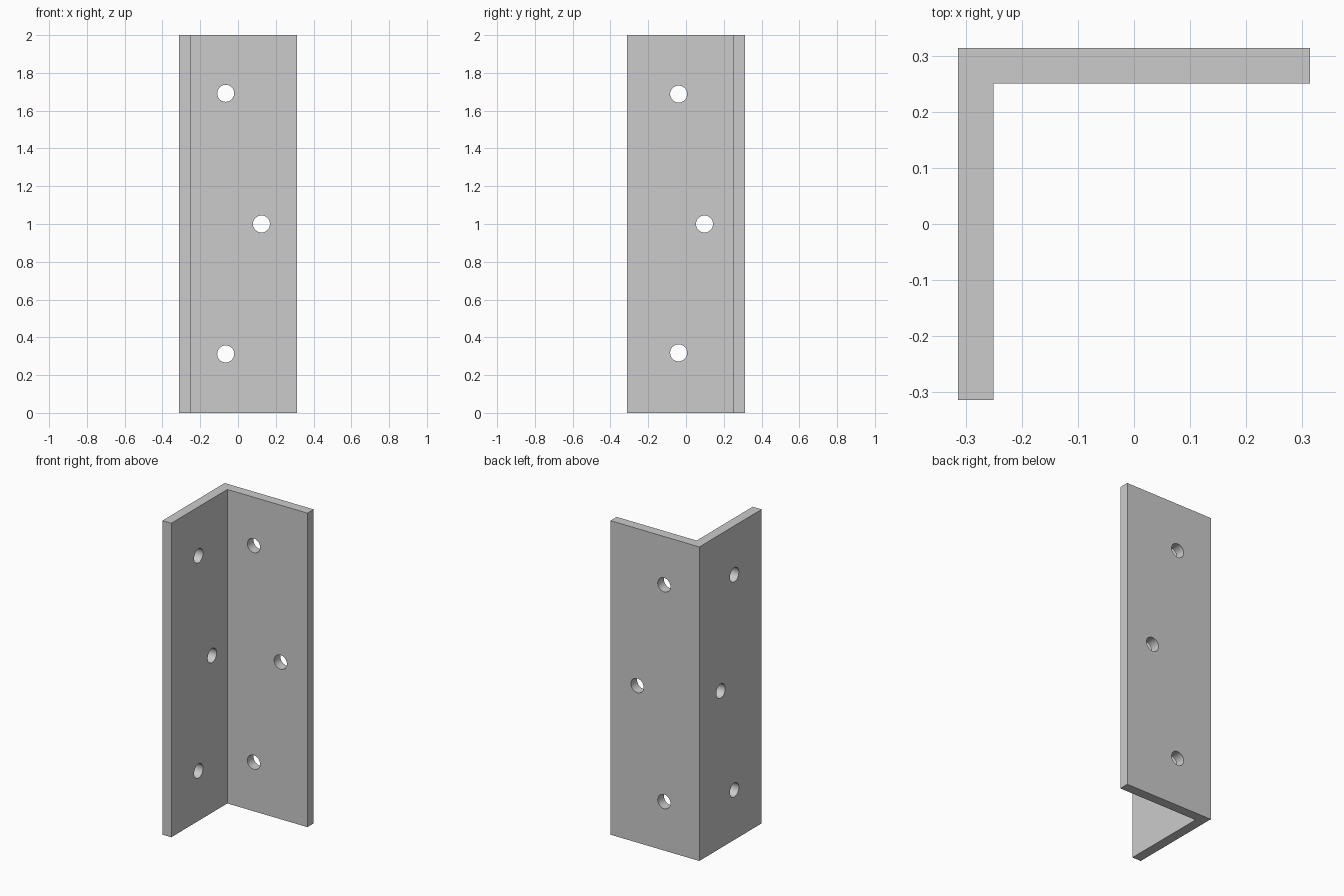
import bpy, bmesh, math
from mathutils import Matrix

if "Cube" in bpy.data.objects:
    bpy.data.objects.remove(bpy.data.objects["Cube"])

H = 0.3133          # half width of each flange
T = 0.0625          # sheet thickness
HEIGHT = 2.0
HOLE_R = 0.045


def mesh_object(name, bm):
    bmesh.ops.recalc_face_normals(bm, faces=bm.faces)
    mesh = bpy.data.meshes.new(name)
    bm.to_mesh(mesh)
    bm.free()
    obj = bpy.data.objects.new(name, mesh)
    bpy.context.collection.objects.link(obj)
    return obj


# L-shaped profile extruded upward
profile = [(-H, -H), (-H + T, -H), (-H + T, H - T), (H, H - T), (H, H), (-H, H)]
bm = bmesh.new()
base = bm.faces.new([bm.verts.new((x, y, 0)) for x, y in profile])
top = bmesh.ops.extrude_face_region(bm, geom=[base])
bmesh.ops.translate(bm, vec=(0, 0, HEIGHT),
                    verts=[v for v in top["geom"] if isinstance(v, bmesh.types.BMVert)])
bracket = mesh_object("angle_bracket", bm)

# Screw hole cutters: three through each flange
back_holes = [(-0.065, 0.312), (0.124, 1.0), (-0.065, 1.692)]
side_holes = [(-0.039, 0.318), (0.098, 1.0), (-0.039, 1.688)]
bm = bmesh.new()


def add_hole(location, axis):
    matrix = Matrix.Translation(location) @ Matrix.Rotation(math.pi / 2, 4, axis)
    bmesh.ops.create_cone(bm, cap_ends=True, segments=48, radius1=HOLE_R,
                          radius2=HOLE_R, depth=T * 3, matrix=matrix)


for x, z in back_holes:
    add_hole((x, H - T / 2, z), 'X')
for y, z in side_holes:
    add_hole((-H + T / 2, y, z), 'Y')
cutter = mesh_object("hole_cutter", bm)
cutter.hide_render = True

# Cut the holes, then discard the cutter
cut = bracket.modifiers.new("screw_holes", 'BOOLEAN')
cut.operation = 'DIFFERENCE'
cut.solver = 'EXACT'
cut.object = cutter
bpy.context.view_layer.objects.active = bracket
bracket.select_set(True)
cutter.select_set(False)
bpy.ops.object.modifier_apply(modifier=cut.name)
bpy.data.objects.remove(cutter)

# Smooth hole walls, crisp edges
bpy.ops.object.shade_smooth_by_angle(angle=math.radians(30))
